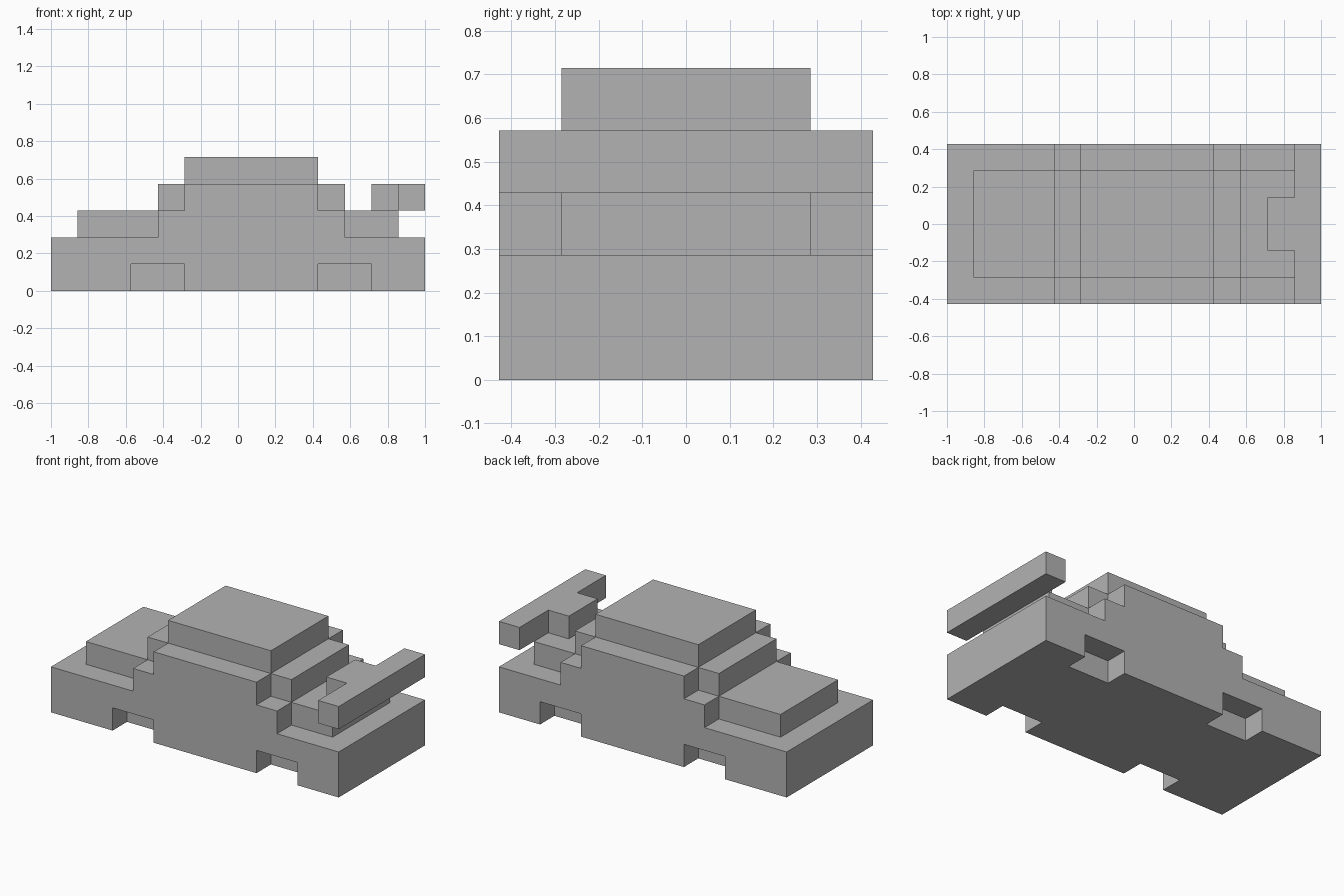
import bpy
import bmesh
from mathutils import Vector

U = 1 / 7  # one block of the build grid

default_cube = bpy.data.objects.get("Cube")
if default_cube:
    bpy.data.objects.remove(default_cube, do_unlink=True)

grey = bpy.data.materials.new("plain_grey")
grey.use_nodes = True
colour = (0.45, 0.45, 0.45, 1)
grey.diffuse_color = colour
grey.node_tree.nodes["Principled BSDF"].inputs["Base Color"].default_value = colour


def extrude_outline(name, outline, start, depth):
    """Extrude a closed outline of 3D block coordinates along the depth vector."""
    bm = bmesh.new()
    verts = [bm.verts.new((Vector(p) + Vector(start)) * U) for p in outline]
    face = bm.faces.new(verts)
    result = bmesh.ops.extrude_face_region(bm, geom=[face])
    moved = [g for g in result["geom"] if isinstance(g, bmesh.types.BMVert)]
    bmesh.ops.translate(bm, verts=moved, vec=Vector(depth) * U)
    bmesh.ops.recalc_face_normals(bm, faces=bm.faces)
    mesh = bpy.data.meshes.new(name)
    bm.to_mesh(mesh)
    bm.free()
    mesh.materials.append(grey)
    obj = bpy.data.objects.new(name, mesh)
    bpy.context.collection.objects.link(obj)
    return obj


def side_profile(name, points, half_width):
    outline = [(x, 0, z) for x, z in points]
    return extrude_outline(name, outline, (0, -half_width, 0), (0, 2 * half_width, 0))


# Full-width body with wheel arches and stepped cabin sides
body = side_profile("car_body", [
    (-7, 0), (-4, 0), (-4, 1), (-2, 1), (-2, 0), (3, 0), (3, 1), (5, 1), (5, 0),
    (7, 0), (7, 2), (4, 2), (4, 3), (3, 3), (3, 4),
    (-2, 4), (-2, 3), (-3, 3), (-3, 2), (-7, 2)], 3)

# Narrower core: bonnet, windscreens, roof and boot; it also closes the arches
core = side_profile("body_core", [
    (-7, 0), (7, 0), (7, 2), (6, 2), (6, 3), (4, 3), (4, 4), (3, 4), (3, 5),
    (-2, 5), (-2, 4), (-3, 4), (-3, 3), (-6, 3), (-6, 2), (-7, 2)], 2)

# Fuse both into one clean shell
union = body.modifiers.new("join_core", "BOOLEAN")
union.operation = "UNION"
union.solver = "EXACT"
union.object = core
bpy.context.view_layer.objects.active = body
bpy.ops.object.modifier_apply(modifier=union.name)
bpy.data.objects.remove(core, do_unlink=True)

bm = bmesh.new()
bm.from_mesh(body.data)
bmesh.ops.remove_doubles(bm, verts=bm.verts, dist=0.0005)
bmesh.ops.dissolve_limit(bm, angle_limit=0.02, verts=bm.verts, edges=bm.edges)
bm.to_mesh(body.data)
bm.free()

# Rear spoiler with its central mount resting on the boot
plan = [(7, -3), (7, 3), (6, 3), (6, 1), (5, 1), (5, -1), (6, -1), (6, -3)]
extrude_outline("rear_spoiler", [(x, y, 0) for x, y in plan], (0, 0, 3), (0, 0, 1))
